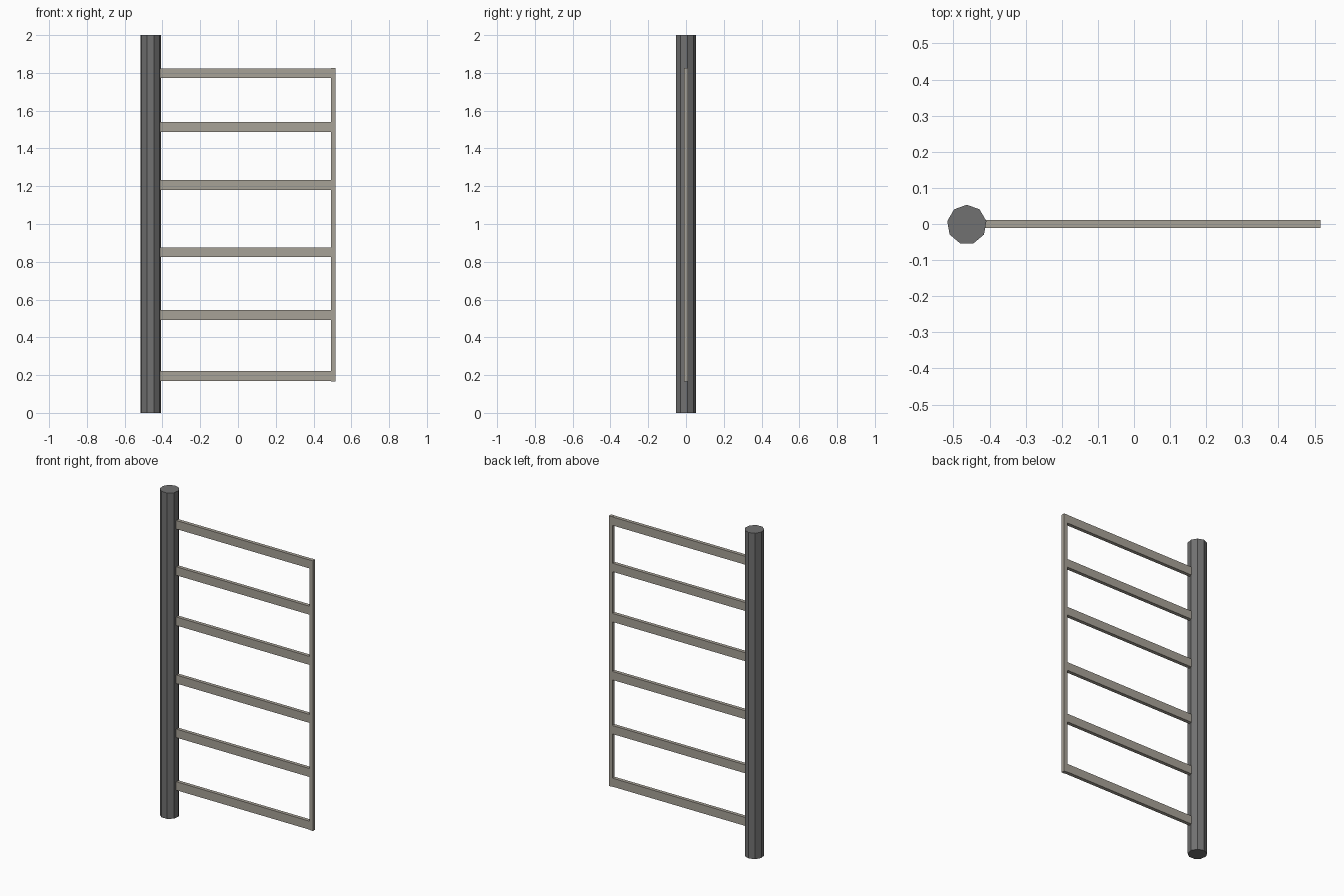
import bpy
import math

if "Cube" in bpy.data.objects:
    bpy.data.objects.remove(bpy.data.objects["Cube"])


def material(name, colour):
    m = bpy.data.materials.new(name)
    m.diffuse_color = (*colour, 1.0)
    m.use_nodes = True
    m.node_tree.nodes["Principled BSDF"].inputs["Base Color"].default_value = m.diffuse_color
    return m


dark_metal = material("dark_grey", (0.165, 0.165, 0.165))
light_metal = material("warm_grey", (0.39, 0.36, 0.31))


def box(name, lo, hi, mat):
    """Axis-aligned box between two corners."""
    bpy.ops.mesh.primitive_cube_add(size=1)
    ob = bpy.context.object
    ob.name = name
    ob.location = [(a + b) / 2 for a, b in zip(lo, hi)]
    ob.scale = [b - a for a, b in zip(lo, hi)]
    ob.data.materials.append(mat)
    return ob


# Nine-sided main post, one corner pointing to the back (+y)
R = 0.055
bpy.ops.mesh.primitive_cylinder_add(vertices=9, radius=R, depth=2,
                                    location=(-0.463, -0.0017, 1))
post = bpy.context.object
post.name = "main_post"
top = max(post.data.vertices, key=lambda v: v.co.y).co
turn = math.pi / 2 - math.atan2(top.y, top.x)
post.rotation_euler.z = turn
post.data.materials.append(dark_metal)

# Thin end upright
Y0, Y1 = -0.0115, 0.0105
box("end_upright", (0.493, Y0, 0.167), (0.517, Y1, 1.825), light_metal)

# Six crossbars, ends sunk into the post
for i, z in enumerate((0.195, 0.518, 0.85, 1.206, 1.514, 1.798)):
    box(f"crossbar_{i + 1}", (-0.425, Y0, z - 0.026), (0.495, Y1, z + 0.026), light_metal)
